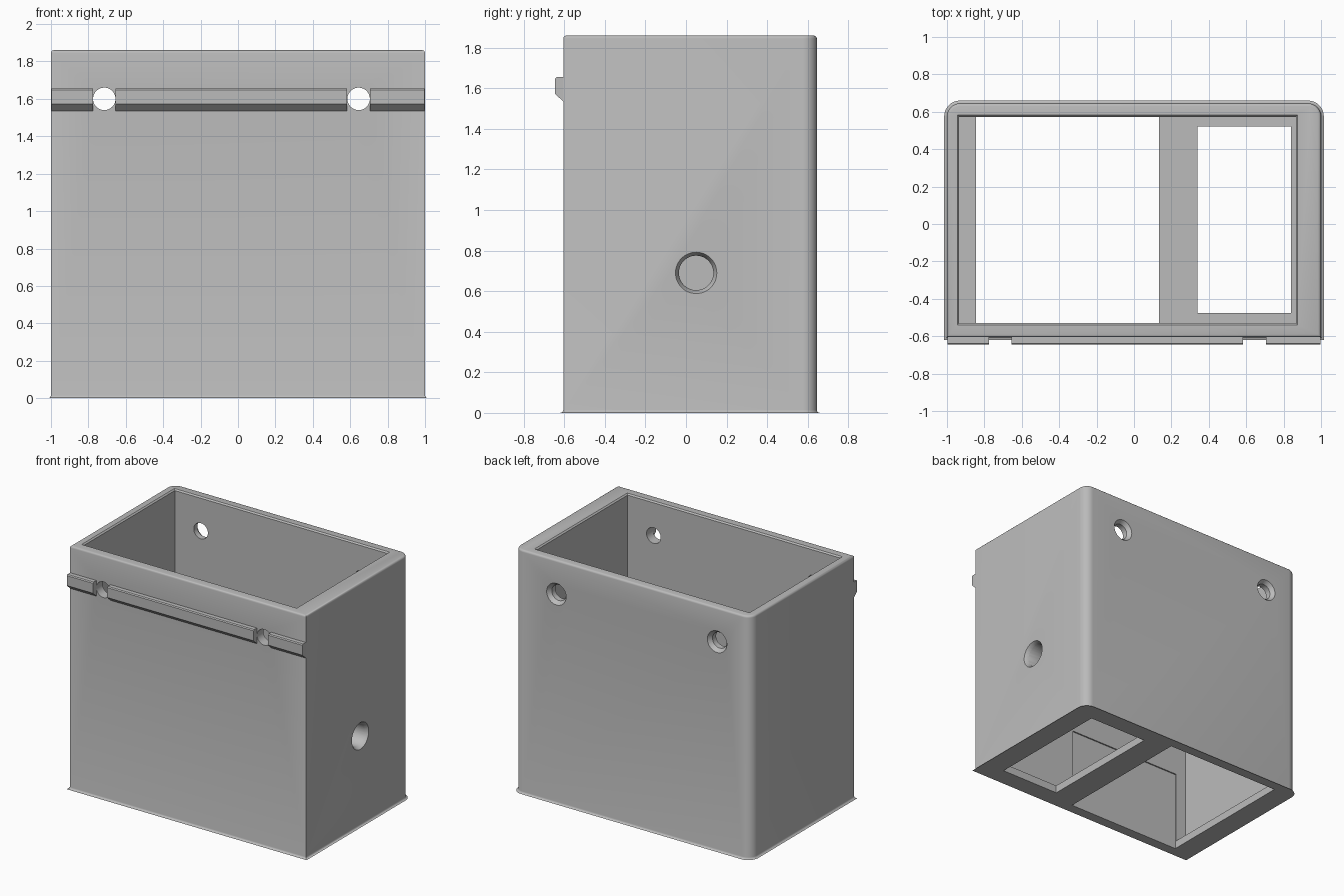
import bpy, bmesh
from math import pi, radians
from mathutils import Matrix

if "Cube" in bpy.data.objects:
    bpy.data.objects.remove(bpy.data.objects["Cube"])

grey = bpy.data.materials.new("plain_grey")
grey.use_nodes = True
colour = (0.5, 0.5, 0.5, 1)
grey.diffuse_color = colour
grey.node_tree.nodes["Principled BSDF"].inputs["Base Color"].default_value = colour


def make(name, bm):
    bmesh.ops.recalc_face_normals(bm, faces=bm.faces[:])
    mesh = bpy.data.meshes.new(name)
    bm.to_mesh(mesh)
    bm.free()
    ob = bpy.data.objects.new(name, mesh)
    bpy.context.collection.objects.link(ob)
    mesh.materials.append(grey)
    return ob


def loft(bm, rings):
    """Closed solid through rings of equal length."""
    rows = [[bm.verts.new(p) for p in ring] for ring in rings]
    n = len(rows[0])
    for a, b in zip(rows, rows[1:]):
        for i in range(n):
            bm.faces.new((a[i], a[(i + 1) % n], b[(i + 1) % n], b[i]))
    bm.faces.new(rows[0])
    bm.faces.new(rows[-1])


def rect(x0, x1, y0, y1, z, grow=0):
    x0, x1, y0, y1 = x0 - grow, x1 + grow, y0 - grow, y1 + grow
    return [(x0, y0, z), (x1, y0, z), (x1, y1, z), (x0, y1, z)]


def cut(target, bm):
    cutter = make("cutter", bm)
    cutter.hide_render = True
    mod = target.modifiers.new("cut", "BOOLEAN")
    mod.operation = "DIFFERENCE"
    mod.solver = "EXACT"
    mod.object = cutter
    bpy.context.view_layer.objects.active = target
    bpy.ops.object.modifier_apply(modifier=mod.name)
    bpy.data.objects.remove(cutter)


def cut_pocket(target, *rings):
    bm = bmesh.new()
    loft(bm, rings)
    cut(target, bm)


def cut_hole(target, r1, r2, depth, matrix):
    bm = bmesh.new()
    bmesh.ops.create_cone(bm, cap_ends=True, segments=48, radius1=r1,
                          radius2=r2, depth=depth, matrix=matrix)
    cut(target, bm)


# Outer shell: large rounding on the rear uprights, small rounding elsewhere
bm = bmesh.new()
outer = (-1, 1, -0.605, 0.645)
loft(bm, [rect(*outer, 0), rect(*outer, 1.86)])
rear = [e for e in bm.edges
        if all(v.co.y > 0.6 for v in e.verts) and e.verts[0].co.x == e.verts[1].co.x]
bmesh.ops.bevel(bm, geom=rear, offset=0.07, segments=8, profile=0.5, affect="EDGES")
rims = [e for e in bm.edges if abs(e.verts[0].co.z - e.verts[1].co.z) < 0.01]
bmesh.ops.bevel(bm, geom=rims, offset=0.015, segments=3, profile=0.5, affect="EDGES")
body = make("box_body", bm)

# Main cavity with a chamfered mouth
cavity = (-0.935, 0.865, -0.53, 0.572)
cut_pocket(body, rect(*cavity, 0.06), rect(*cavity, 1.85), rect(*cavity, 1.88, 0.03))

# Floor openings: the large one also leaves a shallow recess up the walls
large = (-0.845, 0.135, -0.54, 0.582)
cut_pocket(body, rect(*large, -0.1), rect(*large, 0.62))
small = (0.34, 0.84, -0.475, 0.52)
cut_pocket(body, rect(*small, -0.1), rect(*small, 0.2))

# Screw holes through front and back, countersunk at the back
turn_y = Matrix.Rotation(-pi / 2, 4, "X")
for x in (-0.715, 0.645):
    cut_hole(body, 0.06, 0.06, 3, Matrix.Translation((x, 0, 1.6)) @ turn_y)
    cut_hole(body, 0.06, 0.09, 0.04, Matrix.Translation((x, 0.635, 1.6)) @ turn_y)

# Cable hole in the left wall with a chamfered edge
turn_x = Matrix.Rotation(pi / 2, 4, "Y")
cut_hole(body, 0.085, 0.085, 0.5, Matrix.Translation((0.95, 0.05, 0.69)) @ turn_x)
cut_hole(body, 0.08, 0.105, 0.04, Matrix.Translation((0.985, 0.05, 0.69)) @ turn_x)

# Front hanging ridge, interrupted at the screw holes
profile = [(-0.6, 1.535), (-0.605, 1.535), (-0.645, 1.572), (-0.645, 1.648),
           (-0.638, 1.655), (-0.6, 1.655)]
bm = bmesh.new()
for x0, x1 in ((-0.997, -0.775), (-0.655, 0.583), (0.705, 0.997)):
    loft(bm, [[(x, y, z) for y, z in profile] for x in (x0, x1)])
ridge = make("front_ridge", bm)

for ob in (body, ridge):
    bpy.ops.object.select_all(action="DESELECT")
    ob.select_set(True)
    bpy.context.view_layer.objects.active = ob
    bpy.ops.object.shade_smooth_by_angle(angle=radians(35))
